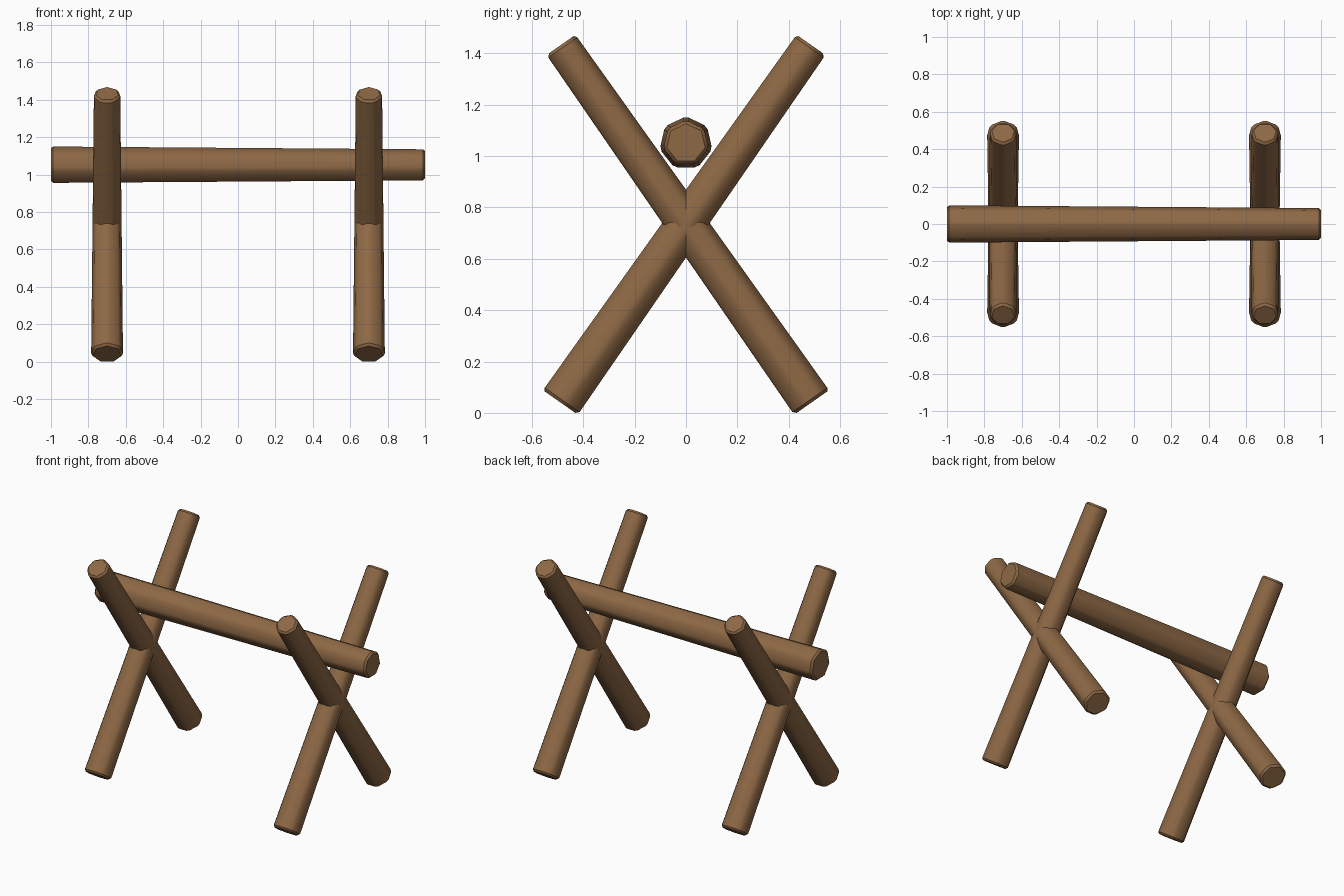
import bpy, bmesh, math
from mathutils import Vector

if "Cube" in bpy.data.objects:
    bpy.data.objects.remove(bpy.data.objects["Cube"])

wood = bpy.data.materials.new("brown wood")
wood.diffuse_color = (0.27, 0.14, 0.06, 1)
wood.use_nodes = True
wood.node_tree.nodes["Principled BSDF"].inputs["Base Color"].default_value = wood.diffuse_color


def log(name, start, end, r_start, r_end, sides=7, bevel=0.012):
    """Tapered, chamfered log with one ridge of its section pointing upwards."""
    start, end = Vector(start), Vector(end)
    axis = (end - start).normalized()
    side = axis.cross(Vector((0, 0, 1))).normalized()
    up = side.cross(axis)
    bm = bmesh.new()
    rings = []
    for centre, r in ((start, r_start), (end, r_end)):
        ring = []
        for i in range(sides):
            a = 2 * math.pi * i / sides
            ring.append(bm.verts.new(centre + r * (math.cos(a) * up + math.sin(a) * side)))
        rings.append(ring)
        bm.faces.new(ring)
    for i in range(sides):
        j = (i + 1) % sides
        bm.faces.new((rings[0][i], rings[0][j], rings[1][j], rings[1][i]))
    bmesh.ops.recalc_face_normals(bm, faces=bm.faces)
    bmesh.ops.bevel(bm, geom=bm.edges[:], offset=bevel, segments=1,
                    affect='EDGES', profile=0.5)
    mesh = bpy.data.meshes.new(name)
    bm.to_mesh(mesh)
    bm.free()
    mesh.materials.append(wood)
    obj = bpy.data.objects.new(name, mesh)
    bpy.context.collection.objects.link(obj)
    bpy.ops.object.select_all(action='DESELECT')
    obj.select_set(True)
    bpy.context.view_layer.objects.active = obj
    bpy.ops.object.shade_smooth_by_angle(angle=math.radians(30))
    return obj


# Crossed legs, leaning 35 degrees each way, thicker at the foot
tilt, half, mid_z = math.radians(35), 0.85, 0.736
dy, dz = half * math.sin(tilt), half * math.cos(tilt)
for x, end_name in ((-0.7, "left"), (0.7, "right")):
    for s, lean in ((1, "back"), (-1, "front")):
        log(f"{end_name}_leg_leaning_{lean}", (x, -s * dy, mid_z - dz),
            (x, s * dy, mid_z + dz), 0.09, 0.075)

# Beam resting in the crooks
log("beam", (-1, 0, 1.05), (1, 0, 1.05), 0.105, 0.09)
